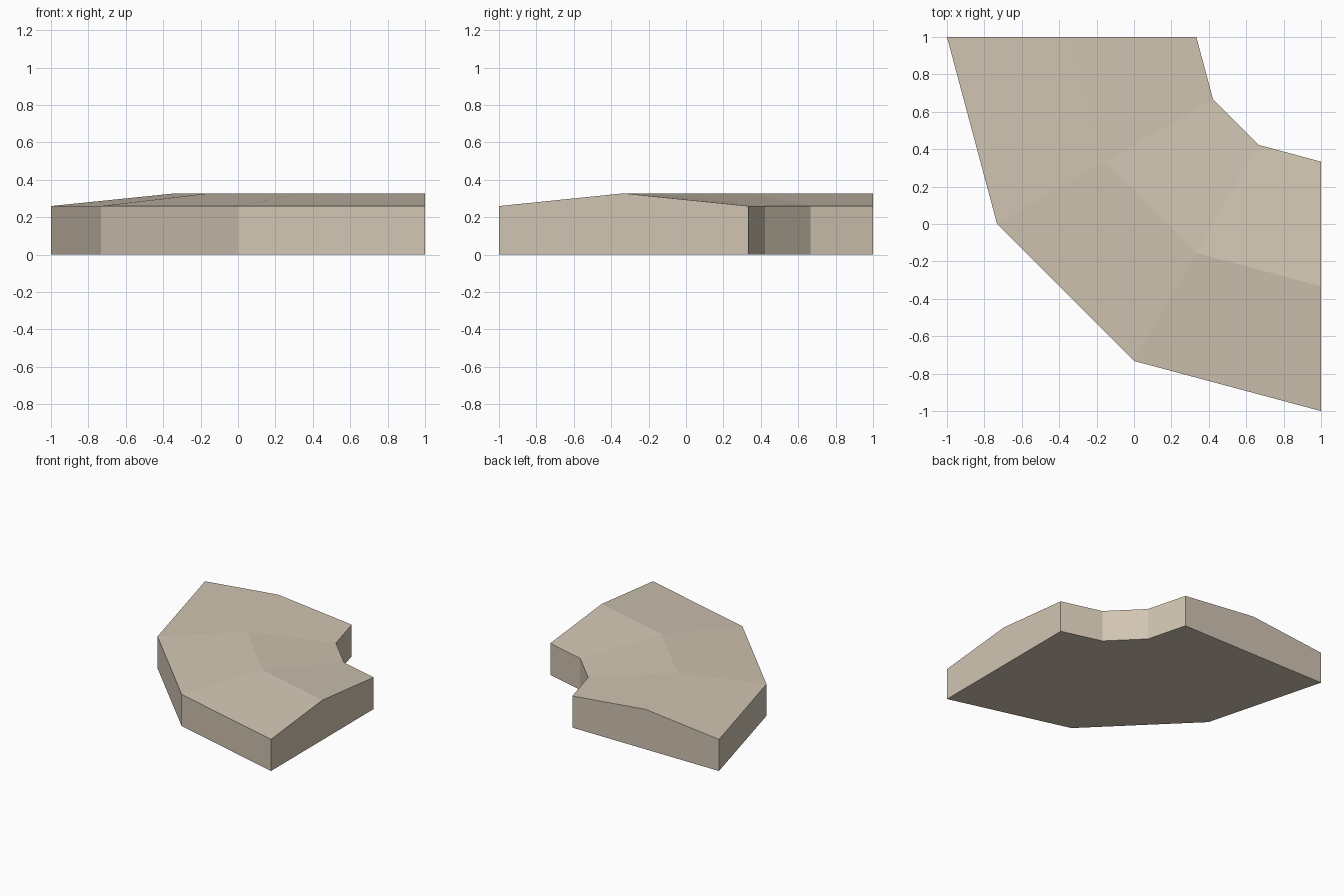
import bpy, bmesh, math

if "Cube" in bpy.data.objects:
    bpy.data.objects.remove(bpy.data.objects["Cube"])

# Sandy stone colour
stone = bpy.data.materials.new("sandy_stone")
stone.diffuse_color = (0.64, 0.56, 0.45, 1)
stone.use_nodes = True
stone.node_tree.nodes["Principled BSDF"].inputs["Base Color"].default_value = stone.diffuse_color

# Cross-section of the bend as (radius, height): flat base, ridged top
PROFILE = [(2.0, 0.0), (2.0, 0.26), (4 / 3, 0.328), (2 / 3, 0.26), (2 / 3, 0.0)]
ANGLES = [180, 210, 240, 270]
CENTRE = (1.0, 1.0)

bm = bmesh.new()

# Sweep the section a quarter turn about the corner
rings = []
for deg in ANGLES:
    a = math.radians(deg)
    rings.append([bm.verts.new((CENTRE[0] + r * math.cos(a), CENTRE[1] + r * math.sin(a), z))
                  for r, z in PROFILE])
n = len(PROFILE)
for r0, r1 in zip(rings, rings[1:]):
    for i in range(n):
        j = (i + 1) % n
        bm.faces.new((r0[i], r0[j], r1[j], r1[i]))

# End caps
bm.faces.new(rings[0])
bm.faces.new(rings[-1])
bmesh.ops.recalc_face_normals(bm, faces=bm.faces)

mesh = bpy.data.meshes.new("curved_path")
bm.to_mesh(mesh)
bm.free()
mesh.materials.append(stone)
path = bpy.data.objects.new("curved_path", mesh)
bpy.context.collection.objects.link(path)
